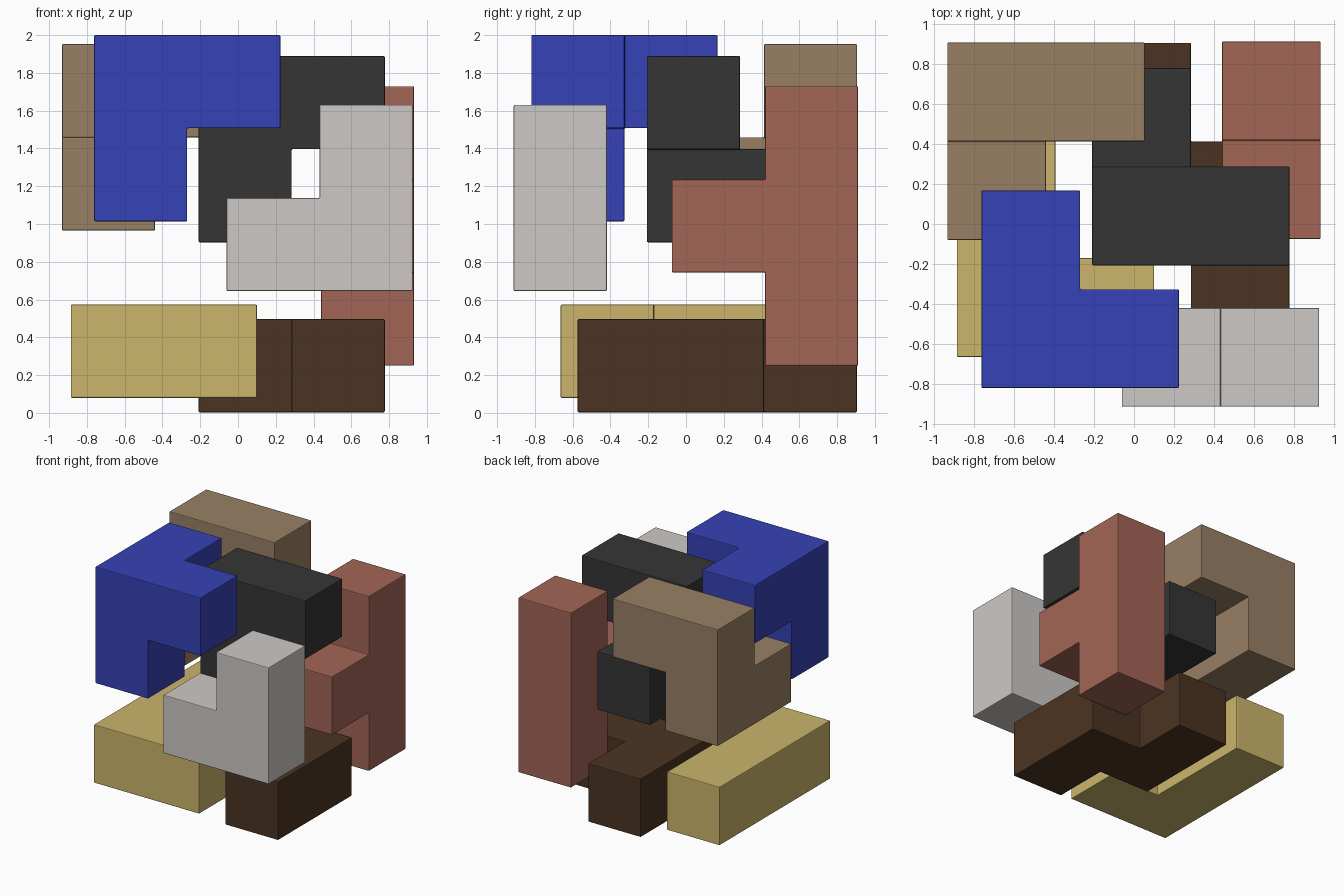
import bpy, bmesh
from mathutils import Vector

if "Cube" in bpy.data.objects:
    bpy.data.objects.remove(bpy.data.objects["Cube"])

U = 0.493  # edge length of one cube cell


def material(name, rgb):
    lin = [((c / 255 + 0.055) / 1.055) ** 2.4 for c in rgb]
    m = bpy.data.materials.new(name)
    m.diffuse_color = (*lin, 1)
    m.use_nodes = True
    m.node_tree.nodes["Principled BSDF"].inputs["Base Color"].default_value = m.diffuse_color
    return m


def piece(name, rgb, origin, cells):
    """Solid made of unit cells, outer faces only, with tiny softened edges."""
    bm = bmesh.new()
    cache = {}

    def vert(p):
        if p not in cache:
            cache[p] = bm.verts.new(Vector(origin) + Vector(p) * U)
        return cache[p]

    for cell in cells:
        for axis in range(3):
            for side in (0, 1):
                neighbour = list(cell)
                neighbour[axis] += 2 * side - 1
                if tuple(neighbour) in cells:
                    continue
                corners = []
                for a, b in ((0, 0), (1, 0), (1, 1), (0, 1)):
                    p = list(cell)
                    p[axis] += side
                    p[(axis + 1) % 3] += a
                    p[(axis + 2) % 3] += b
                    corners.append(vert(tuple(p)))
                bm.faces.new(corners if side else corners[::-1])
    # merge coplanar cell faces into whole faces
    bmesh.ops.dissolve_limit(bm, angle_limit=0.01, verts=bm.verts[:], edges=bm.edges[:])
    mesh = bpy.data.meshes.new(name)
    bm.to_mesh(mesh)
    bm.free()
    mesh.materials.append(material(name.split("_")[0], rgb))
    obj = bpy.data.objects.new(name, mesh)
    bpy.context.collection.objects.link(obj)
    bevel = obj.modifiers.new("soft_edges", "BEVEL")
    bevel.width = 0.006
    bevel.segments = 2
    bevel.limit_method = "ANGLE"


# corner piece, top front left
piece("blue_corner_piece", (54, 66, 182), (-0.762, -0.819, 1.014),
      [(0, 0, 1), (1, 0, 1), (0, 1, 1), (0, 0, 0)])
# twisted piece, top back left
piece("tan_twist_piece", (153, 128, 100), (-0.932, -0.08, 0.966),
      [(0, 1, 1), (1, 1, 1), (0, 1, 0), (0, 0, 0)])
# twisted piece in the middle
piece("charcoal_twist_piece", (53, 53, 53), (-0.209, -0.207, 0.903),
      [(0, 0, 1), (1, 0, 1), (0, 0, 0), (0, 1, 0)])
# L piece, bottom left
piece("yellow_l_piece", (203, 181, 107), (-0.885, -0.664, 0.08),
      [(0, 0, 0), (1, 0, 0), (0, 1, 0), (0, 2, 0)])
# zigzag piece, bottom right
piece("brown_zigzag_piece", (75, 52, 34), (-0.209, -0.574, 0.003),
      [(1, 0, 0), (1, 1, 0), (0, 1, 0), (0, 2, 0)])
# upright T piece, back right
piece("terracotta_t_piece", (163, 102, 86), (0.439, -0.075, 0.25),
      [(0, 1, 0), (0, 1, 1), (0, 1, 2), (0, 0, 1)])
# three cell piece, front right
piece("silver_v_piece", (205, 201, 198), (-0.061, -0.912, 0.645),
      [(0, 0, 0), (1, 0, 0), (1, 0, 1)])
